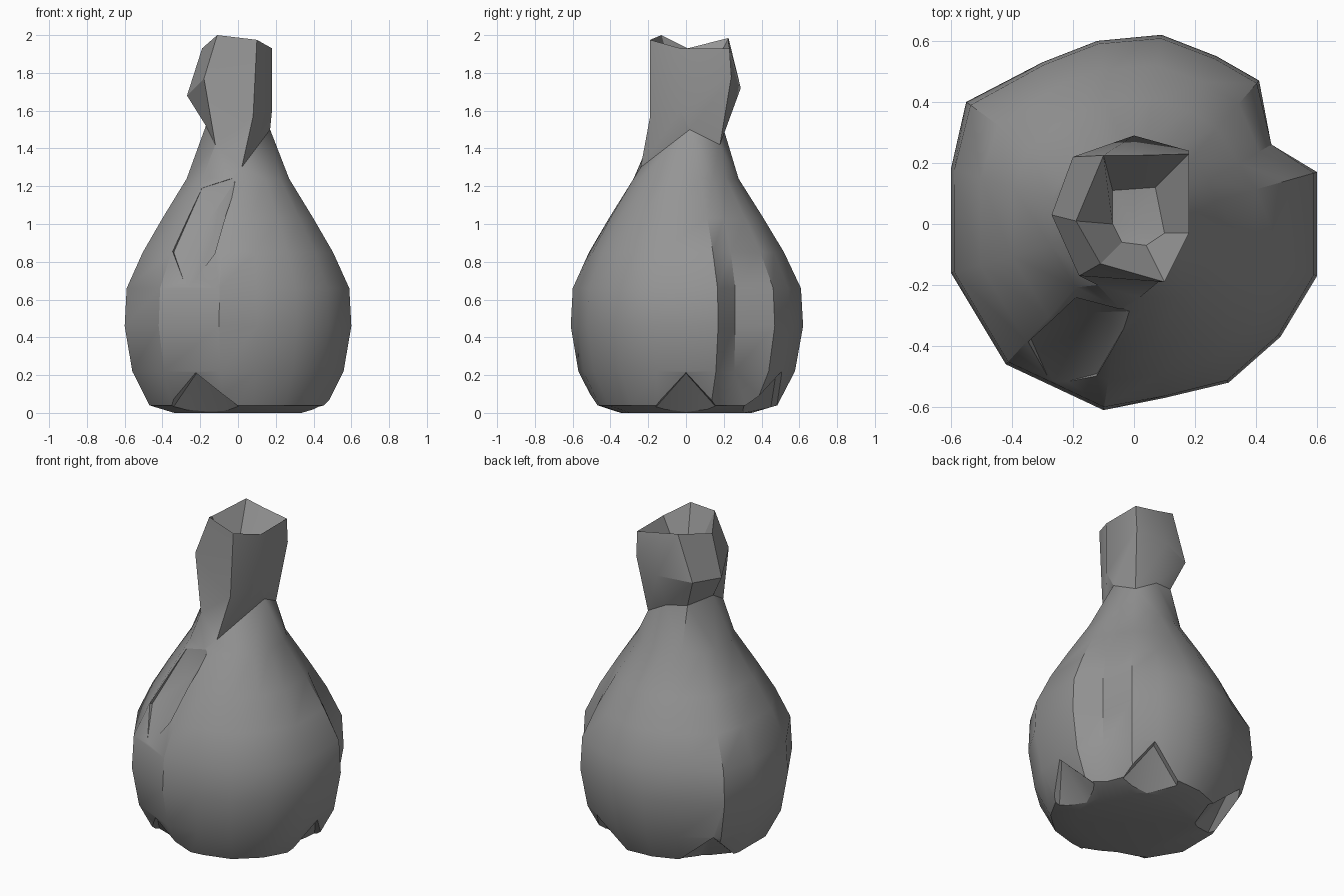
import bpy, bmesh
from math import cos, sin, radians
from mathutils import Vector

cube = bpy.data.objects.get("Cube")
if cube:
    bpy.data.objects.remove(cube, do_unlink=True)

clay = bpy.data.materials.new("grey clay")
clay.use_nodes = True
clay.diffuse_color = (0.3, 0.3, 0.3, 1)
clay.node_tree.nodes["Principled BSDF"].inputs["Base Color"].default_value = (0.3, 0.3, 0.3, 1)


def make_object(name, bm):
    bmesh.ops.recalc_face_normals(bm, faces=bm.faces)
    mesh = bpy.data.meshes.new(name)
    bm.to_mesh(mesh)
    bm.free()
    obj = bpy.data.objects.new(name, mesh)
    bpy.context.collection.objects.link(obj)
    mesh.materials.append(clay)
    return obj


def ring(bm, points):
    verts = [bm.verts.new(p) for p in points]
    edges = [bm.edges.new((a, b)) for a, b in zip(verts, verts[1:] + verts[:1])]
    return verts, edges


def loft(bm, lower, upper):
    count = len(lower)
    for i in range(count):
        j = (i + 1) % count
        bm.faces.new((lower[i], lower[j], upper[j], upper[i]))


# Belly: an irregular outline that turns round towards the neck
outline = [(.1, -.57), (.31, -.52), (.48, -.37), (.6, -.17), (.6, .17), (.45, .26),
           (.41, .47), (.27, .55), (.09, .62), (-.12, .6), (-.3, .53), (-.55, .4),
           (-.6, .18), (-.6, -.16), (-.42, -.46), (-.1, -.61)]
# height, scale, roundness
levels = [(0, .57, .5), (.04, .79, .4), (.22, .94, .3), (.46, 1, 0), (.66, .985, .1),
          (.85, .85, .45), (1.03, .68, .75), (1.24, .465, 1)]


def belly_point(x, y, z, scale, roundness):
    p = Vector((x, y))
    p = p.lerp(p.normalized() * .605, roundness) * scale
    return p.x, p.y, z


bm = bmesh.new()
belly = [ring(bm, [belly_point(x, y, *level) for x, y in outline]) for level in levels]
for (low, _), (high, _) in zip(belly, belly[1:]):
    loft(bm, low, high)
bm.faces.new(belly[0][0])

# Neck, bulging knot, uneven rim and hollow mouth
neck = [(.02, -.24, 1.3), (.17, .02, 1.5), (.14, .18, 1.42), (0, .2, 1.5),
        (-.13, .17, 1.52), (-.17, -.03, 1.52), (-.12, -.2, 1.42)]
knot = [(.08, -.19, 1.57), (.18, -.03, 1.6), (.18, .24, 1.78), (0, .29, 1.72),
        (-.2, .22, 1.7), (-.27, .03, 1.68), (-.18, -.17, 1.77)]
rim = [(.1, -.19, 1.975), (.18, -.03, 1.93), (.18, .23, 1.93), (.02, .225, 1.96),
       (-.1, .225, 1.985), (-.19, .01, 1.93), (-.11, -.13, 2)]
mouth = [(.04, -.07), (.1, -.03), (.07, .12), (0, .115), (-.07, .11), (-.07, 0), (-.04, -.06)]
upper = [ring(bm, pts) for pts in (neck, knot, rim, [(x, y, 1.76) for x, y in mouth])]
for (low, _), (high, _) in zip(upper, upper[1:]):
    loft(bm, low, high)
well = upper[-1][0]
bottom = bm.verts.new((0, 0, 1.75))
for a, b in zip(well, well[1:] + well[:1]):
    bm.faces.new((a, b, bottom))
bmesh.ops.bridge_loops(bm, edges=belly[-1][1] + upper[0][1])
body = make_object("sack_body", bm)


def carve(points):
    """Cut the convex hull of the points from the body."""
    cut_bm = bmesh.new()
    for p in points:
        cut_bm.verts.new(p)
    hull = bmesh.ops.convex_hull(cut_bm, input=cut_bm.verts)
    loose = [g for g in hull["geom_interior"] if isinstance(g, bmesh.types.BMVert)]
    bmesh.ops.delete(cut_bm, geom=loose, context="VERTS")
    cutter = make_object("cutter", cut_bm)
    cutter.hide_render = True
    mod = body.modifiers.new("carve", "BOOLEAN")
    mod.operation, mod.solver, mod.object = "DIFFERENCE", "EXACT", cutter
    bpy.context.view_layer.objects.active = body
    bpy.ops.object.modifier_apply(modifier=mod.name)
    bpy.data.objects.remove(cutter, do_unlink=True)


def polar(radius, degrees, z):
    a = radians(degrees)
    return Vector((radius * cos(a), radius * sin(a), z))


# Long fold running down the front
valley = [(-.145, -.29, 1.03), (-.27, -.53, .65)]
sides = [(0, -.285, 1.25), (-.12, -.49, .84), (-.34, -.37, .85), (-.19, -.24, 1.19)]
outward = Vector((-.12, -.3, .1))
carve(valley + sides + [Vector(p) + outward for p in sides])

# Undercut notches around the foot
for angle, half in ((-114, 27), (0, 22), (62, 22), (140, 22)):
    carve([polar(.54, angle, .21), polar(.9, angle, .3), polar(.34, angle, -.01),
           polar(.45, angle - half, .02), polar(.45, angle + half, .02),
           polar(.4, angle - half, -.05), polar(.4, angle + half, -.05),
           polar(.9, angle - half, -.05), polar(.9, angle + half, -.05)])

bpy.ops.object.select_all(action="DESELECT")
body.select_set(True)
bpy.context.view_layer.objects.active = body
bpy.ops.object.shade_smooth_by_angle(angle=radians(30))
